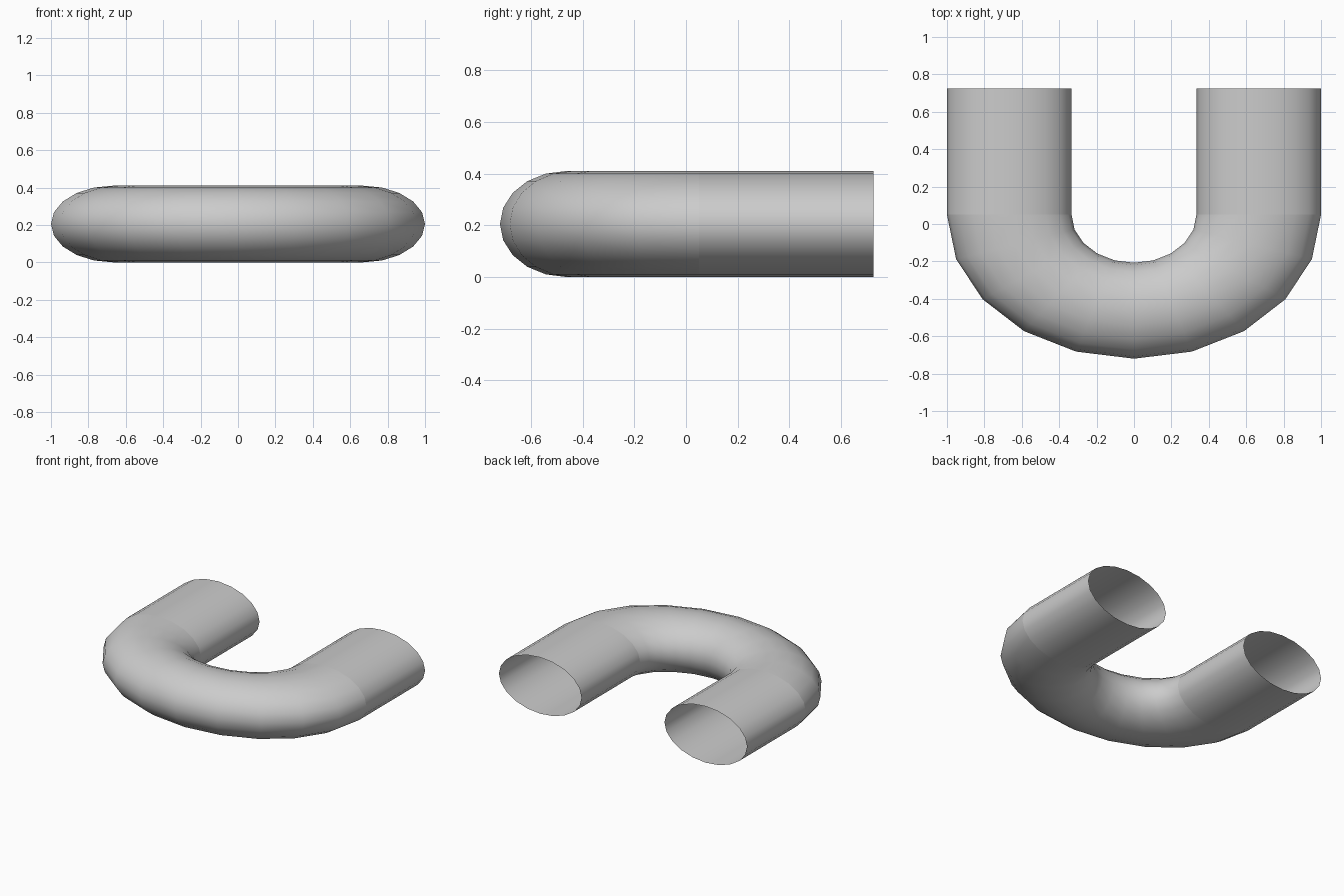
import bpy, bmesh
from math import sin, cos, pi

if "Cube" in bpy.data.objects:
    bpy.data.objects.remove(bpy.data.objects["Cube"])

SIDES, STEPS = 20, 10            # sides of the tube, segments of the bend
RC, RX, RZ = 0.667, 0.333, 0.205  # bend radius, tube half width, tube half height
Y0, Y1, SQUASH = 0.05, 0.725, 0.77  # leg start, leg end, bend squash in y


def section(centre_angle, y):
    """One elliptical ring, swung round the bend by centre_angle."""
    ring = []
    for i in range(SIDES):
        a = 2 * pi * i / SIDES
        r = RC + RX * cos(a)
        ring.append((r * cos(centre_angle), y - SQUASH * r * sin(centre_angle), RZ + RZ * sin(a)))
    return ring


def tube(name, rings):
    """Open-ended skin through a list of rings."""
    bm = bmesh.new()
    loops = [[bm.verts.new(p) for p in ring] for ring in rings]
    for a, b in zip(loops, loops[1:]):
        for i in range(SIDES):
            j = (i + 1) % SIDES
            bm.faces.new((a[i], b[i], b[j], a[j])).smooth = True
    # outward normals: the first face sits on the outer side of the tube
    bm.normal_update()
    f = bm.faces[:][0] if not hasattr(bm.faces, "ensure_lookup_table") else next(iter(bm.faces))
    c = f.calc_center_median()
    mid = sum((v.co for ring in loops[:2] for v in ring), c * 0) / (2 * SIDES)
    if f.normal.dot(c - mid) < 0:
        bmesh.ops.reverse_faces(bm, faces=bm.faces[:])
    mesh = bpy.data.meshes.new(name)
    bm.to_mesh(mesh)
    bm.free()
    ob = bpy.data.objects.new(name, mesh)
    bpy.context.collection.objects.link(ob)
    return ob


# Half-circle bend
tube("pipe_bend", [section(pi * k / STEPS, Y0) for k in range(STEPS + 1)])

# Two straight open legs
for name, angle in (("right_leg", 0), ("left_leg", pi)):
    tube(name, [section(angle, Y0), section(angle, Y1)])
